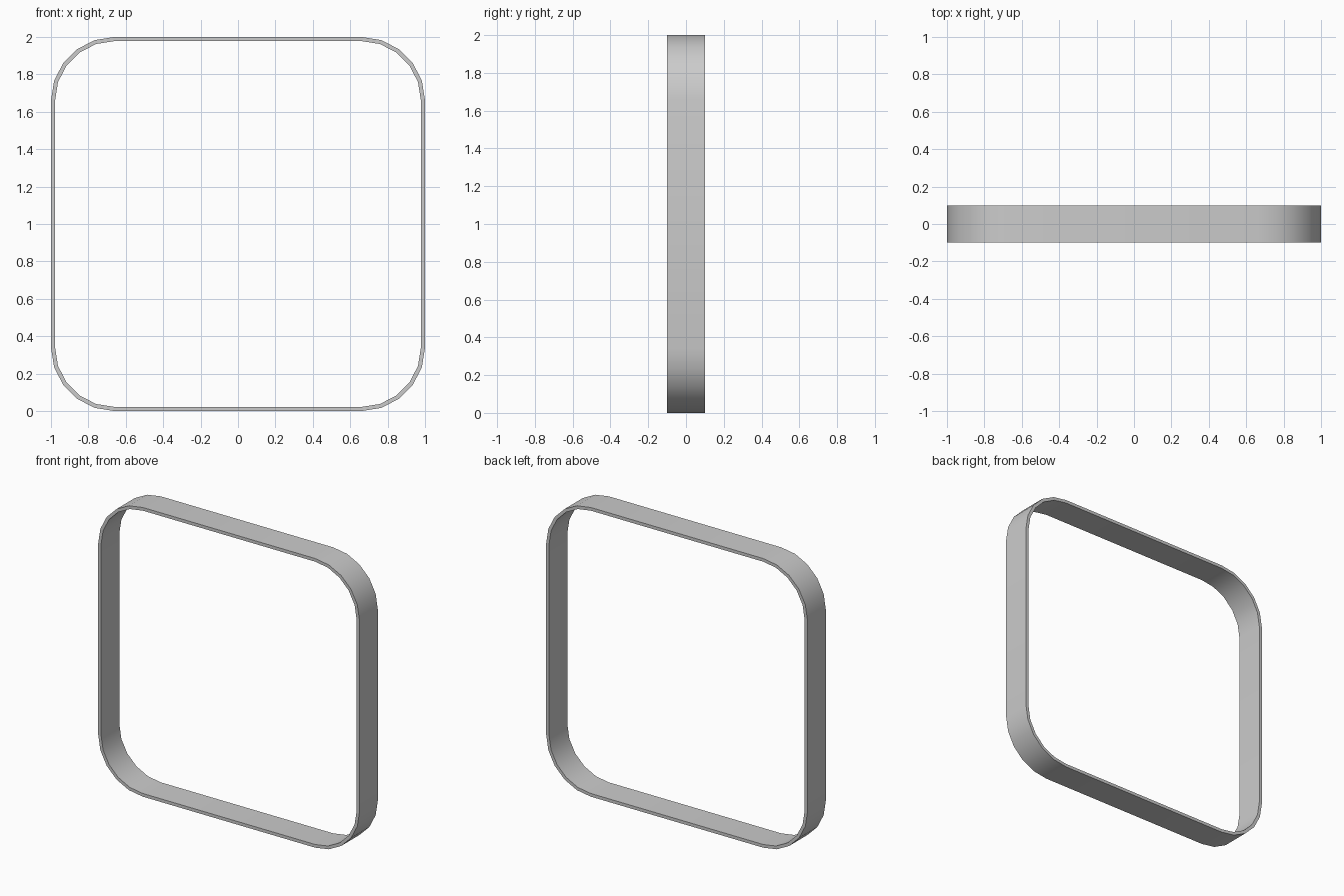
import bpy, bmesh, math

if "Cube" in bpy.data.objects:
    bpy.data.objects.remove(bpy.data.objects["Cube"])

HALF, RADIUS, THICK, DEPTH, SEGS = 1.0, 0.34, 0.022, 0.2, 5


def rounded_square(radius):
    """Closed outline in x/z; corner centres stay fixed, so it offsets evenly."""
    c = HALF - RADIUS
    pts = []
    for q, (sx, sz) in enumerate([(1, 1), (-1, 1), (-1, -1), (1, -1)]):
        for i in range(SEGS + 1):
            a = math.radians(90) * (q + i / SEGS)
            pts.append((sx * c + radius * math.cos(a),
                        HALF + sz * c + radius * math.sin(a)))
    return pts


# Four loops (outer/inner, front/back) bridged into a closed band
bm = bmesh.new()
outer, inner = rounded_square(RADIUS), rounded_square(RADIUS - THICK)
y = DEPTH / 2
loops = [[bm.verts.new((px, ly, pz)) for px, pz in pts]
         for pts, ly in ((outer, -y), (outer, y), (inner, y), (inner, -y))]
n = len(outer)
for k in range(4):
    a, b = loops[k], loops[(k + 1) % 4]
    for i in range(n):
        j = (i + 1) % n
        bm.faces.new((a[i], a[j], b[j], b[i]))
bmesh.ops.recalc_face_normals(bm, faces=bm.faces)

mesh = bpy.data.meshes.new("rounded_frame")
bm.to_mesh(mesh)
bm.free()
frame = bpy.data.objects.new("rounded_frame", mesh)
bpy.context.collection.objects.link(frame)

# Smooth corners, crisp rims
bpy.context.view_layer.objects.active = frame
frame.select_set(True)
bpy.ops.object.shade_smooth_by_angle(angle=math.radians(30))
